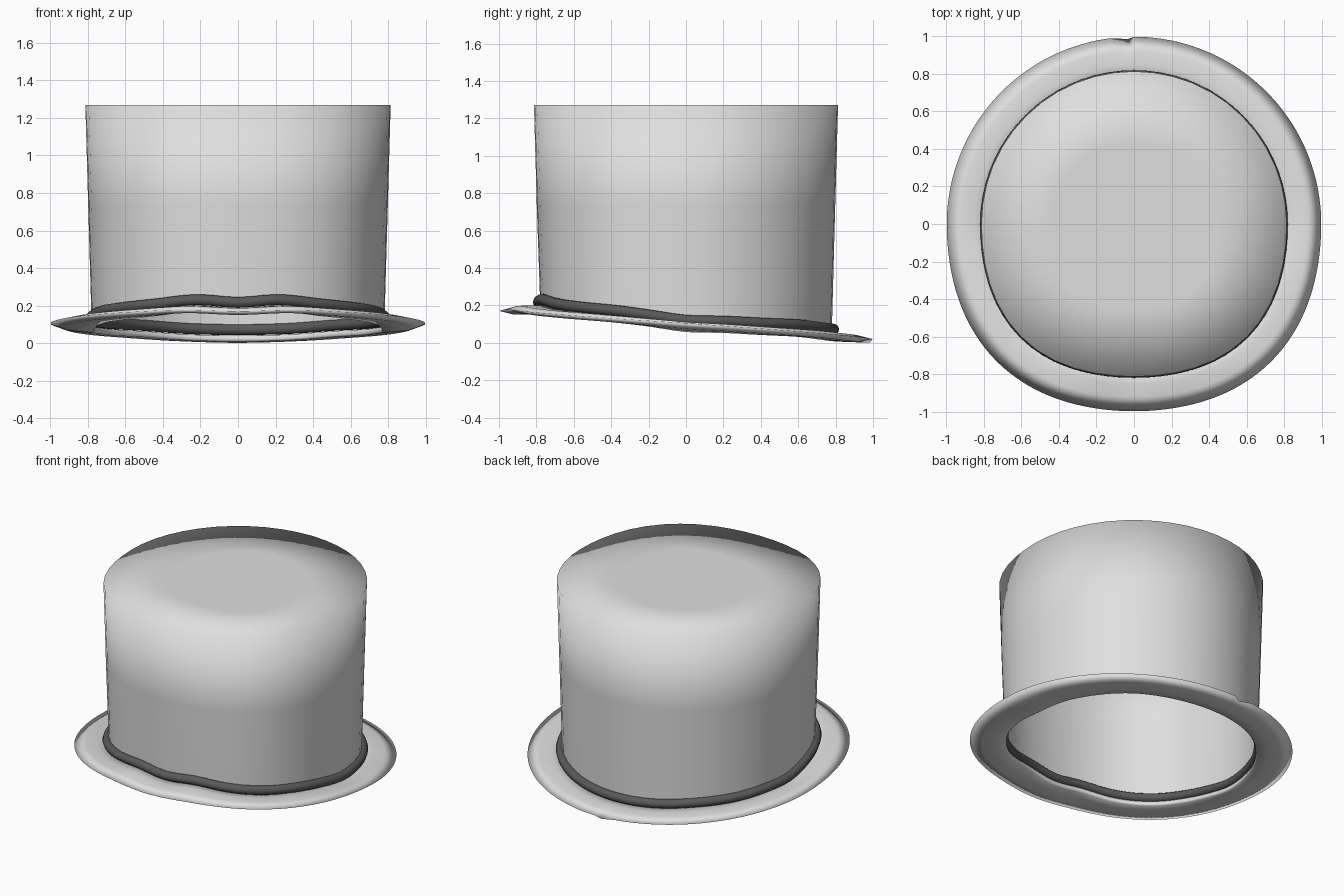
import bpy, bmesh, math

if "Cube" in bpy.data.objects:
    bpy.data.objects.remove(bpy.data.objects["Cube"])

def material(name, grey):
    m = bpy.data.materials.new(name)
    m.diffuse_color = (grey, grey, grey, 1)
    m.use_nodes = True
    m.node_tree.nodes["Principled BSDF"].inputs["Base Color"].default_value = m.diffuse_color
    return m

felt = material("light grey felt", 0.74)
ribbon = material("dark grey ribbon", 0.1)

# wavy heights, keyed by degrees away from the front
BAND = [(0, .217), (16, .232), (32, .209), (48, .189), (62, .173), (75, .15), (90, .12),
        (105, .115), (120, .105), (140, .095), (160, .078), (180, .072)]
EDGE = [(0, .17), (18, .177), (35, .165), (53, .147), (72, .125), (90, .105),
        (112, .078), (135, .052), (158, .031), (180, .02)]

def height(table, deg):
    """Smooth interpolation through a table, mirrored left to right."""
    a = abs((deg + 180) % 360 - 180)
    pts = [(-table[1][0], table[1][1])] + table + [(360 - table[-2][0], table[-2][1])]
    for i in range(1, len(pts) - 2):
        (a0, z0), (a1, z1), (a2, z2), (a3, z3) = pts[i - 1:i + 3]
        if a <= a2:
            h = a2 - a1
            t = (a - a1) / h
            m1, m2 = (z2 - z0) / (a2 - a0) * h, (z3 - z1) / (a3 - a1) * h
            return ((2*t**3 - 3*t*t + 1) * z1 + (t**3 - 2*t*t + t) * m1
                    + (3*t*t - 2*t**3) * z2 + (t**3 - t*t) * m2)
    return table[-1][1]

def sweep(name, sides, section, mat, closed=True, cap=False):
    """Sweep section(deg) -> [(radius, z)] around the z axis, starting at the back."""
    bm = bmesh.new()
    rings = []
    for i in range(sides):
        deg = 180 + 360 * i / sides
        a = math.radians(deg)
        # the two front quarters bulge slightly beyond a circle
        bulge = .037 * math.sin(2 * a) ** 2 if math.cos(a) > 0 else 0
        rings.append([bm.verts.new(((r + bulge) * math.sin(a), -(r + bulge) * math.cos(a), z))
                      for r, z in section(deg)])
    n = len(rings[0])
    for i in range(sides):
        p, q = rings[i], rings[(i + 1) % sides]
        for j in range(n if closed else n - 1):
            k = (j + 1) % n
            bm.faces.new((p[j], q[j], q[k], p[k]))
    if cap:
        bm.faces.new([r[-1] for r in rings])
    bmesh.ops.recalc_face_normals(bm, faces=bm.faces)
    me = bpy.data.meshes.new(name)
    bm.to_mesh(me)
    bm.free()
    me.materials.append(mat)
    bpy.context.collection.objects.link(bpy.data.objects.new(name, me))
    me.shade_smooth()

# crown: flared open wall, soft-shaded flat top
def crown_section(deg):
    return [(.78, height(BAND, deg)), (.798, .74), (.813, 1.27), (.44, 1.27)]

# band: round cord following the wavy hem
def band_section(deg):
    z = height(BAND, deg)
    return [(.787 + .032 * math.cos(t * math.pi / 5), z + .03 * math.sin(t * math.pi / 5))
            for t in range(10)]

# brim: flat ring with a tapered, soft-shaded edge and a small tuck at the back seam
LENS = [(.767, -.008), (.775, .014), (.85, .017), (.92, .017), (.997, 0),
        (.92, -.02), (.85, -.02), (.775, -.018)]

def brim_section(deg):
    inner, outer = height(BAND, deg) - .045, height(EDGE, deg)
    d = deg - 180
    tuck = max(0, 1 - (d - 2) / 6) if d > .1 else 0
    out = []
    for r, dz in LENS:
        f = (r - .77) / .227
        z = max(.001, inner + (outer - inner) * f + dz)
        if r > .95:
            z = max(0, z - .018 * tuck)
            r -= .012 * tuck
        out.append((r, z))
    return out

sweep("crown", 48, crown_section, felt, closed=False, cap=True)
sweep("band", 72, band_section, ribbon)
sweep("brim", 180, brim_section, felt)
